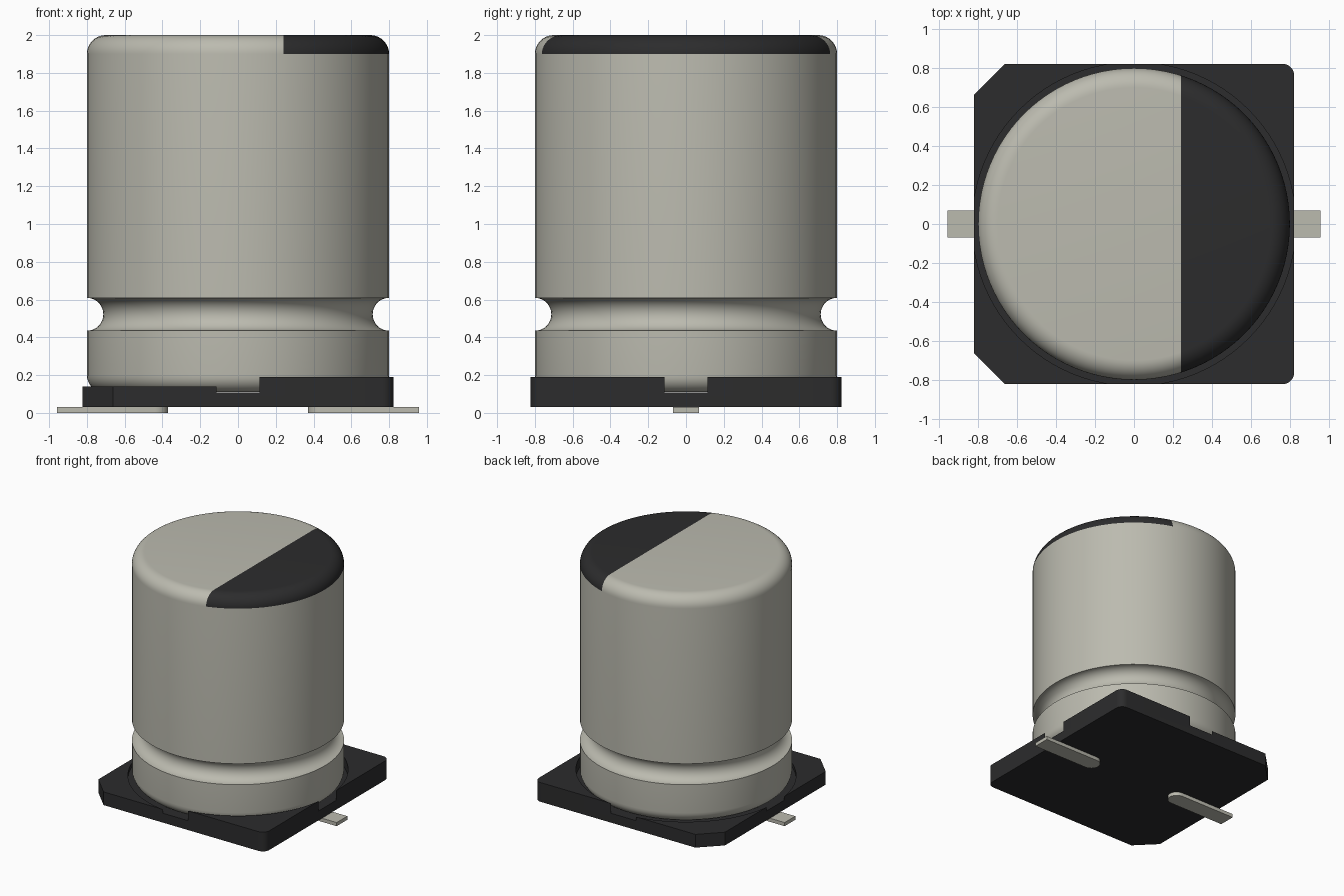
import bpy, bmesh, math
from math import sin, cos, pi

cube = bpy.data.objects.get("Cube")
if cube:
    bpy.data.objects.remove(cube, do_unlink=True)


def material(name, rgb):
    m = bpy.data.materials.new(name)
    m.use_nodes = True
    color = (*rgb, 1)
    m.diffuse_color = color
    m.node_tree.nodes["Principled BSDF"].inputs["Base Color"].default_value = color
    return m


METAL = material("pale_metal", (0.50, 0.495, 0.43))
BLACK = material("black_plastic", (0.025, 0.025, 0.026))


def finish(name, bm, *mats, smooth=True):
    bmesh.ops.recalc_face_normals(bm, faces=bm.faces)
    mesh = bpy.data.meshes.new(name)
    bm.to_mesh(mesh)
    bm.free()
    ob = bpy.data.objects.new(name, mesh)
    bpy.context.collection.objects.link(ob)
    for m in mats:
        mesh.materials.append(m)
    bpy.ops.object.select_all(action="DESELECT")
    ob.select_set(True)
    bpy.context.view_layer.objects.active = ob
    if smooth:
        bpy.ops.object.shade_smooth_by_angle(angle=math.radians(35))
    return ob


def arc(cx, cy, r, start, end, n):
    steps = [math.radians(start + (end - start) * i / n) for i in range(n + 1)]
    return [(cx + r * cos(a), cy + r * sin(a)) for a in steps]


def prism(outline, z0, z1):
    bm = bmesh.new()
    face = bm.faces.new([bm.verts.new((x, y, z0)) for x, y in outline])
    top = bmesh.ops.extrude_face_region(bm, geom=[face])["geom"]
    verts = [v for v in top if isinstance(v, bmesh.types.BMVert)]
    bmesh.ops.translate(bm, verts=verts, vec=(0, 0, z1 - z0))
    return bm


# Can: turned profile with rounded rims and a crimped groove
R, RIM, GROOVE, RIM_Z = 0.8, 0.1, 0.087, 1.9
profile = (arc(R - 0.09, 0.2, 0.09, -90, 0, 8)
           + arc(R, 0.522, GROOVE, 270, 90, 16)
           + arc(R - RIM, RIM_Z, RIM, 0, 90, 10))
N = 96
bm = bmesh.new()
rings = [[bm.verts.new((r * cos(2 * pi * i / N), r * sin(2 * pi * i / N), z))
          for i in range(N)] for r, z in profile]
for low, high in zip(rings, rings[1:]):
    for i in range(N):
        j = (i + 1) % N
        bm.faces.new((low[i], low[j], high[j], high[i]))
bm.faces.new(rings[0][::-1])
bm.faces.new(rings[-1])

# Polarity mark: black segment of the rounded top
MARK_X = 0.24
cap = [f for f in bm.faces if f.calc_center_median().z > RIM_Z]
edges = {e for f in cap for e in f.edges}
verts = {v for f in cap for v in f.verts}
bmesh.ops.bisect_plane(bm, geom=cap + list(edges) + list(verts),
                       plane_co=(MARK_X, 0, 0), plane_no=(1, 0, 0))
for f in bm.faces:
    c = f.calc_center_median()
    f.material_index = int(c.z > RIM_Z and c.x > MARK_X)
finish("can", bm, METAL, BLACK)

# Base: square plate, two chamfered corners and two rounded ones
H, CUT, FILLET = 0.822, 0.16, 0.06
outline = ([(-H, H - CUT), (-H, CUT - H), (CUT - H, -H)]
           + arc(H - FILLET, FILLET - H, FILLET, -90, 0, 8)
           + arc(H - FILLET, H - FILLET, FILLET, 0, 90, 8)
           + [(CUT - H, H)])
base = finish("base", prism(outline, 0.03, 0.19), BLACK, smooth=False)

# Base cutters: round seat for the can, and the lower step on one side
seat = prism(arc(0, 0, 0.83, 0, 360 - 360 / N, N - 1), 0.108, 0.5)
step = prism([(-1, -1), (0, -1), (0, 1), (-1, 1)], 0.14, 0.5)
for name, cutter_bm in (("seat_cutter", seat), ("step_cutter", step)):
    cutter = finish(name, cutter_bm, BLACK, smooth=False)
    cutter.hide_render = True
    mod = base.modifiers.new(name, "BOOLEAN")
    mod.operation = "DIFFERENCE"
    mod.solver = "EXACT"
    mod.object = cutter
    bpy.context.view_layer.objects.active = base
    bpy.ops.object.modifier_apply(modifier=name)
    bpy.data.objects.remove(cutter, do_unlink=True)
bpy.ops.object.select_all(action="DESELECT")
base.select_set(True)
bpy.ops.object.shade_smooth_by_angle(angle=math.radians(25))

# Leads: flat strips with a rounded inner end
W = 0.07
for side, name in ((1, "left_lead"), (-1, "right_lead")):
    strip = [(0.957, -W), (0.957, W)] + arc(0.37 + W, 0, W, 90, 270, 12)
    finish(name, prism([(side * x, y) for x, y in strip], 0, 0.03), METAL)
